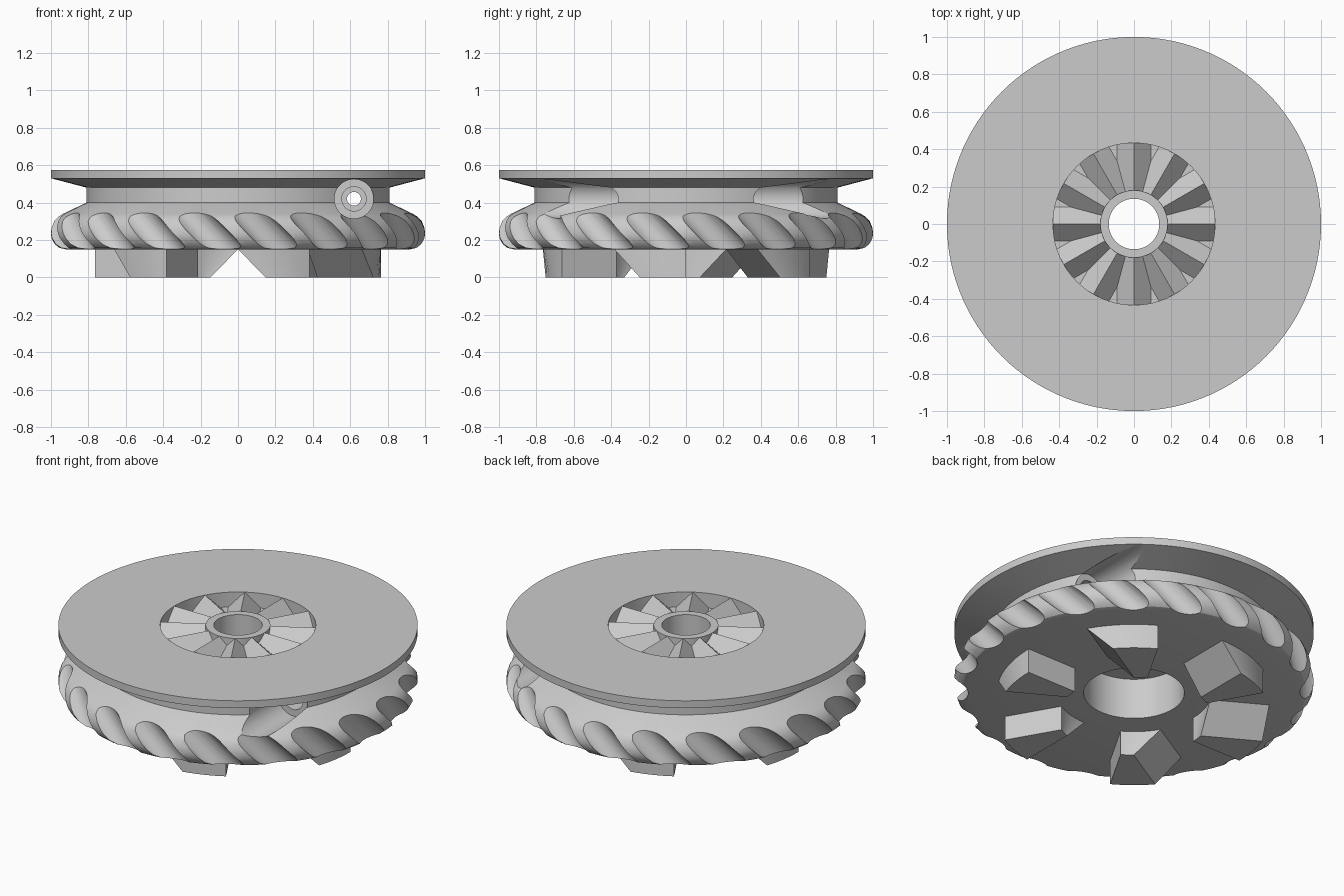
import bpy, bmesh
from math import sin, cos, pi, radians, asin
from mathutils import Matrix, Vector

if "Cube" in bpy.data.objects:
    bpy.data.objects.remove(bpy.data.objects["Cube"])

grey = bpy.data.materials.new("machined grey")
grey.use_nodes = True
grey.diffuse_color = (0.6, 0.6, 0.6, 1)
grey.node_tree.nodes["Principled BSDF"].inputs["Base Color"].default_value = (0.6, 0.6, 0.6, 1)


def make(name, bm):
    bmesh.ops.recalc_face_normals(bm, faces=bm.faces)
    mesh = bpy.data.meshes.new(name)
    bm.to_mesh(mesh)
    bm.free()
    mesh.materials.append(grey)
    ob = bpy.data.objects.new(name, mesh)
    bpy.context.collection.objects.link(ob)
    return ob


def lathe(name, profile, steps=120):
    """Closed (radius, height) profile turned about z."""
    bm = bmesh.new()
    rings = [[bm.verts.new((r * cos(2 * pi * i / steps), r * sin(2 * pi * i / steps), z))
              for i in range(steps)] for r, z in profile]
    for a, b in zip(rings, rings[1:] + rings[:1]):
        for i in range(steps):
            j = (i + 1) % steps
            bm.faces.new((a[i], a[j], b[j], b[i]))
    return make(name, bm)


def rod(bm, start, end, radius, segments=32):
    start, end = Vector(start), Vector(end)
    turn = (end - start).to_track_quat('Z', 'Y').to_matrix().to_4x4()
    bmesh.ops.create_cone(bm, cap_ends=True, segments=segments, radius1=radius, radius2=radius,
                          depth=(end - start).length,
                          matrix=Matrix.Translation((start + end) / 2) @ turn)


def cut(target, name, bm):
    cutter = make(name, bm)
    mod = target.modifiers.new(name, 'BOOLEAN')
    mod.operation = 'DIFFERENCE'
    mod.solver = 'EXACT'
    mod.object = cutter
    bpy.context.view_layer.objects.active = target
    bpy.ops.object.modifier_apply(modifier=mod.name)
    bpy.data.objects.remove(cutter)


# Turned body: stepped bore, rounded lower rim, waist, top flange, recess and hub
body = lathe("wheel_body", [
    (0.28, 0.15), (0.92, 0.15), (0.955, 0.158), (0.98, 0.178), (0.997, 0.21), (1.0, 0.235),
    (0.997, 0.265), (0.983, 0.3), (0.96, 0.325), (0.935, 0.34), (0.81, 0.4), (0.81, 0.48),
    (1.0, 0.53), (1.0, 0.575), (0.433, 0.575), (0.433, 0.485), (0.18, 0.485),
    (0.18, 0.575), (0.135, 0.575), (0.135, 0.4), (0.28, 0.4)])

# Slanted grooves round the lower rim
bm = bmesh.new()
for k in range(20):
    a = radians(9 + 18 * k)
    mid = Vector((cos(a), sin(a), 0.24))
    along = Vector((-sin(a), cos(a), -1)).normalized() * 0.21
    rod(bm, mid - along, mid + along, 0.08)
cut(body, "groove_cutter", bm)

# Stepped cross hole through one side, open at front and back
for name, radius, inner in (("port", 0.105, 0.35), ("step", 0.065, 0.25), ("through", 0.037, 0)):
    bm = bmesh.new()
    if inner:
        for s in (-1, 1):
            rod(bm, (0.62, s * inner, 0.42), (0.62, s * 1.1, 0.42), radius, 48)
    else:
        rod(bm, (0.62, -1.1, 0.42), (0.62, 1.1, 0.42), radius)
    cut(body, name + "_cutter", bm)

bpy.ops.object.select_all(action='DESELECT')
body.select_set(True)
bpy.context.view_layer.objects.active = body
bpy.ops.object.shade_smooth_by_angle(angle=radians(25))

# Radial ridges in the top recess
bm = bmesh.new()
for k in range(12):
    spin = Matrix.Rotation(radians(30 * k), 3, 'Z')
    ends = [[bm.verts.new(spin @ Vector((r, y, z)))
             for y, z in ((-0.092, 0.483), (0.092, 0.483), (0, 0.575))] for r in (0.145, 0.435)]
    for i in range(3):
        j = (i + 1) % 3
        bm.faces.new((ends[0][i], ends[0][j], ends[1][j], ends[1][i]))
    bm.faces.new(ends[0])
    bm.faces.new(ends[1])
make("top_ridges", bm)


# Saw-shaped drive teeth underneath: one upright flank, one 45 degree flank
def outline(bm, turn, z, drop):
    points = []
    for r, order in ((0.765, range(7)), (0.43, range(6, -1, -1))):
        first = -pi / 6 + asin(drop / r)
        points += [bm.verts.new((r * cos(turn + first * (1 - i / 6)),
                                 r * sin(turn + first * (1 - i / 6)), z)) for i in order]
    return points


bm = bmesh.new()
for k in range(6):
    root = outline(bm, k * pi / 3, 0.15, 0)
    tip = outline(bm, k * pi / 3, 0, 0.148)
    for i in range(len(root)):
        j = (i + 1) % len(root)
        bm.faces.new((root[i], root[j], tip[j], tip[i]))
    bm.faces.new(root)
    bm.faces.new(tip)
teeth = make("drive_teeth", bm)
bpy.ops.object.select_all(action='DESELECT')
teeth.select_set(True)
bpy.context.view_layer.objects.active = teeth
bpy.ops.object.shade_smooth_by_angle(angle=radians(25))
